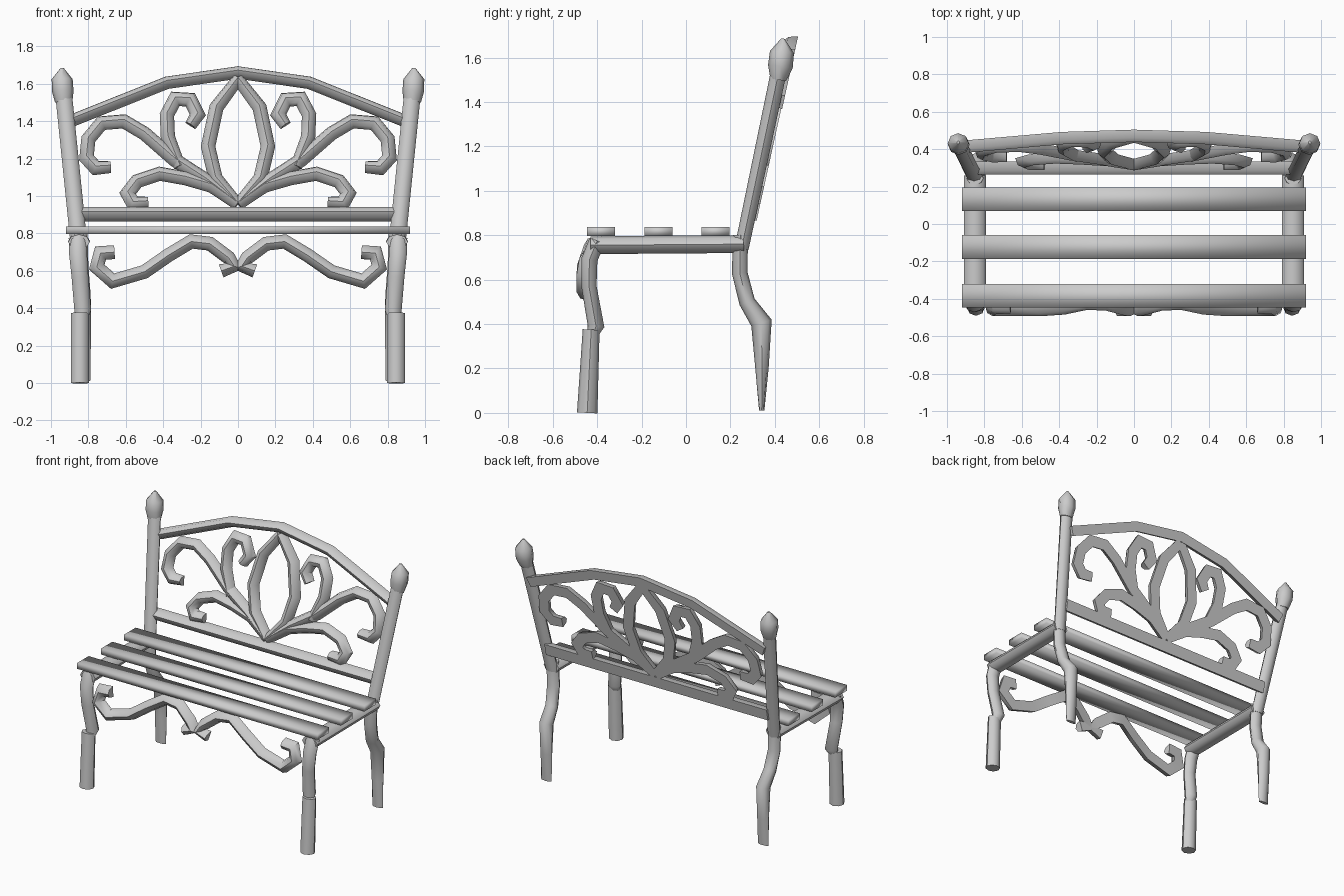
import bpy, bmesh, math
from mathutils import Vector

if "Cube" in bpy.data.objects:
    bpy.data.objects.remove(bpy.data.objects["Cube"], do_unlink=True)

GREY = (0.6, 0.6, 0.6, 1)
metal = bpy.data.materials.new("grey_metal")
metal.use_nodes = True
metal.diffuse_color = GREY
metal.node_tree.nodes["Principled BSDF"].inputs["Base Color"].default_value = GREY

ROUND = [(math.cos(i * math.pi / 4), math.sin(i * math.pi / 4)) for i in range(8)]
# Rounded face towards +normal, flat face behind
HALF = [(math.cos(i * math.pi / 4), 2 * math.sin(i * math.pi / 4) - 1) for i in range(5)]


def finish(bm, name, mirror=False, angle=50):
    bmesh.ops.recalc_face_normals(bm, faces=bm.faces)
    me = bpy.data.meshes.new(name)
    bm.to_mesh(me)
    bm.free()
    ob = bpy.data.objects.new(name, me)
    bpy.context.collection.objects.link(ob)
    me.materials.append(metal)
    if mirror:
        mod = ob.modifiers.new("Mirror", 'MIRROR')
        mod.use_mirror_merge = False
    bpy.ops.object.select_all(action='DESELECT')
    ob.select_set(True)
    bpy.context.view_layer.objects.active = ob
    bpy.ops.object.shade_smooth_by_angle(angle=math.radians(angle))
    return ob


def sweep(name, path, sizes, normal, section, mirror=True):
    """Sweep a section along a path; sizes are half widths (in plane, along normal)."""
    bm = bmesh.new()
    pts = [Vector(p) for p in path]
    n = Vector(normal).normalized()
    if isinstance(sizes, tuple):
        sizes = [sizes] * len(pts)
    rings = []
    for i, p in enumerate(pts):
        into = (p - pts[max(i - 1, 0)]).normalized()
        out = (pts[min(i + 1, len(pts) - 1)] - p).normalized()
        side = (into + out).normalized().cross(n).normalized()
        w, d = sizes[i]
        # widen at bends so the band keeps its thickness
        if 0 < i < len(pts) - 1:
            w /= max(0.8, math.cos(into.angle(out) / 2))
        rings.append([bm.verts.new(p + side * a * w + n * b * d) for a, b in section])
    for r, s in zip(rings, rings[1:]):
        for j in range(len(r)):
            k = (j + 1) % len(r)
            bm.faces.new((r[j], r[k], s[k], s[j]))
    bm.faces.new(rings[0])
    bm.faces.new(rings[-1])
    return finish(bm, name, mirror)


def box(name, x, y, z):
    bm = bmesh.new()
    bmesh.ops.create_cube(bm, size=1)
    for v in bm.verts:
        v.co = [(r[0] + r[1]) / 2 + c * (r[1] - r[0]) for r, c in zip((x, y, z), v.co)]
    return finish(bm, name, angle=180)


# Seat slats with softened shading
for name, y in (("front", -0.383), ("middle", -0.123), ("rear", 0.132)):
    box(name + "_slat", (-0.92, 0.92), (y - 0.063, y + 0.063), (0.797, 0.837))

# Side frames: front legs, seat rails, rear legs and back posts
X = (1, 0, 0)
sweep("front_lower_leg", [(0.845, -0.445, 0), (0.845, -0.427, 0.375)],
      [(0.046, 0.048), (0.038, 0.048)], X, ROUND)
sweep("front_upper_leg",
      [(0.835, -0.425, 0.34), (0.83, -0.405, 0.39), (0.845, -0.437, 0.57),
       (0.855, -0.435, 0.69), (0.855, -0.40, 0.775)],
      [(0.02, 0.03), (0.036, 0.045), (0.034, 0.045), (0.036, 0.048), (0.036, 0.05)], X, ROUND)
sweep("seat_rail", [(0.85, -0.43, 0.755), (0.85, 0.26, 0.76)], (0.04, 0.058), X, ROUND)
sweep("rear_leg",
      [(0.85, 0.245, 0.8), (0.845, 0.242, 0.63), (0.835, 0.275, 0.5),
       (0.83, 0.34, 0.405), (0.83, 0.342, 0.2), (0.83, 0.341, 0.01)],
      [(0.034, 0.045), (0.035, 0.045), (0.036, 0.045),
       (0.046, 0.045), (0.03, 0.043), (0.012, 0.04)], X, ROUND)
sweep("back_post", [(0.85, 0.25, 0.74), (0.935, 0.425, 1.57)],
      [(0.032, 0.045), (0.036, 0.045)], X, ROUND)
sweep("post_finial",
      [(0.932, 0.415, 1.5), (0.937, 0.425, 1.56), (0.94, 0.432, 1.625), (0.94, 0.436, 1.685)],
      [(0.036, 0.046), (0.056, 0.058), (0.054, 0.056), (0.008, 0.008)], X, ROUND)

# Back rest, leaning with the posts
LEAN = 0.22
BACK = (0, -1, LEAN)


def on_back(points):
    return [(x, 0.31 + (z - 0.95) * LEAN, z) for x, z in points]


ARCH = [(0.9, 1.405), (0.38, 1.612), (0, 1.667)]
sweep("arched_top_rail", on_back(ARCH + [(-x, z) for x, z in ARCH[1::-1]]),
      (0.034, 0.03), BACK, HALF, mirror=False)
sweep("lower_back_rail", [(-0.85, 0.295, 0.91), (0.85, 0.295, 0.91)],
      (0.04, 0.032), BACK, HALF, mirror=False)

SCROLLS = {
    "centre_petal": [(0, 0.96), (0.12, 1.1), (0.16, 1.27), (0.115, 1.48), (0, 1.63)],
    "large_scroll": [(0, 0.96), (0.17, 1.09), (0.34, 1.2), (0.5, 1.34), (0.61, 1.405),
                     (0.73, 1.395), (0.8, 1.31), (0.81, 1.21), (0.76, 1.155), (0.68, 1.16)],
    "upper_curl": [(0.31, 1.16), (0.375, 1.32), (0.38, 1.44), (0.335, 1.525),
                   (0.255, 1.52), (0.215, 1.44), (0.255, 1.38)],
    "low_scroll": [(0, 0.96), (0.14, 1.06), (0.28, 1.1), (0.42, 1.125), (0.54, 1.085),
                   (0.59, 1.02), (0.56, 0.965), (0.48, 0.97)],
}
for name, pts in SCROLLS.items():
    count = len(pts)
    sizes = [(0.038 if 0 < i < count - 1 else 0.032, 0.026) for i in range(count)]
    sweep(name, on_back(pts), sizes, BACK, HALF)

# Scrolled apron under the front of the seat
APRON = [(0.66, 0.70), (0.735, 0.695), (0.755, 0.62), (0.67, 0.545), (0.5, 0.595),
         (0.37, 0.685), (0.25, 0.757), (0.15, 0.745), (0.05, 0.67), (0.02, 0.625), (0.09, 0.6)]
sweep("apron_scroll", [(x, -0.465 + 0.35 * max(0, z - 0.66), z) for x, z in APRON],
      (0.037, 0.028), (0, -1, 0), HALF)
